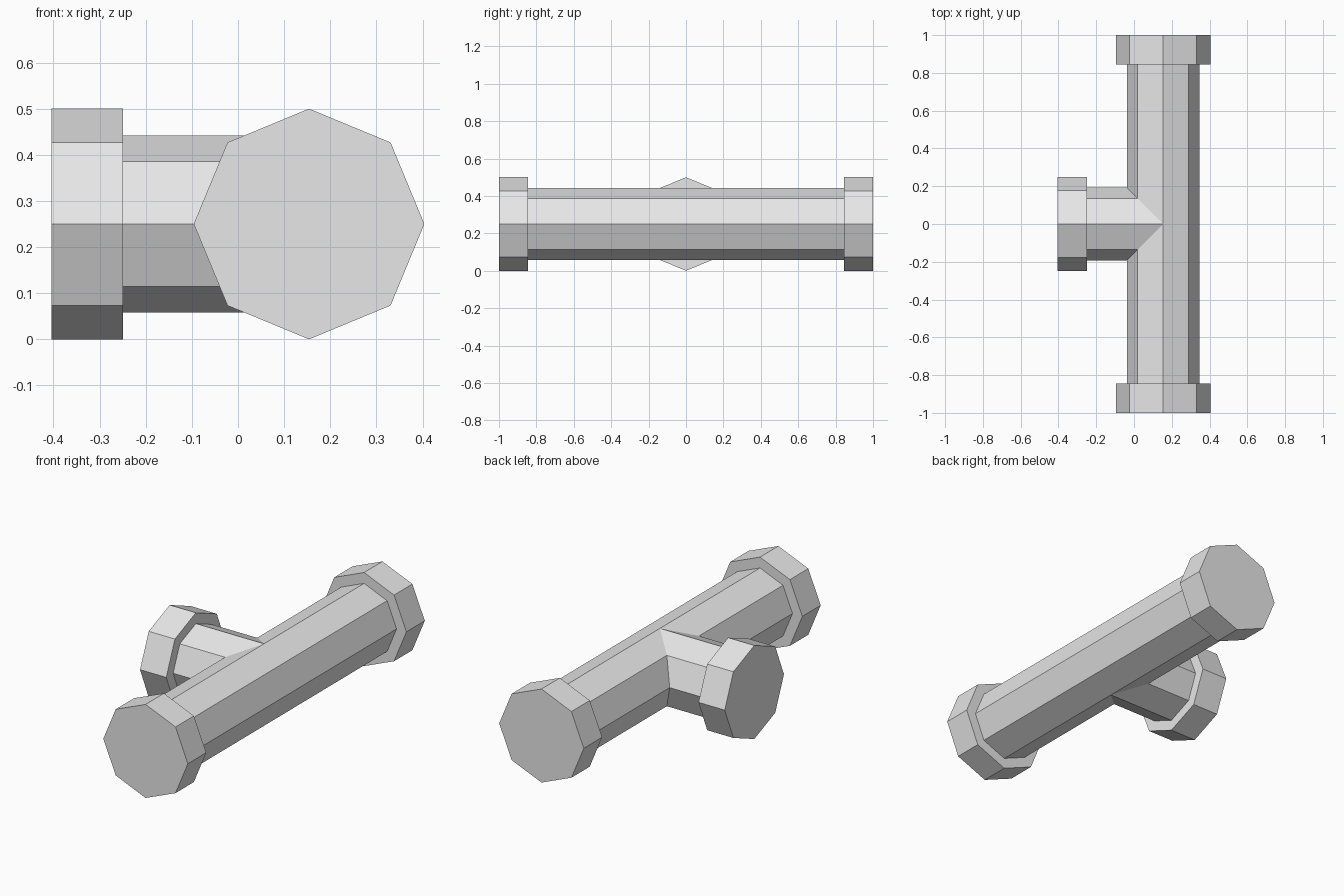
import bpy
import bmesh
from math import cos, sin, tau

if "Cube" in bpy.data.objects:
    bpy.data.objects.remove(bpy.data.objects["Cube"], do_unlink=True)

SIDES = 8
PIPE_R, CAP_R = 0.192, 0.25
CX, CZ = 0.154, 0.25        # axis of the long pipe
CAP_LEN = 0.155
RUN_END, BRANCH_END = 1.0, -0.404

grey = bpy.data.materials.new("plain grey")
grey.use_nodes = True
grey.diffuse_color = (0.8, 0.8, 0.8, 1)
grey.node_tree.nodes["Principled BSDF"].inputs["Base Color"].default_value = grey.diffuse_color


def tube(name, radius, start, end, capped=False):
    """Loft between two octagons; start and end map an offset (u, v) to a point."""
    bm = bmesh.new()
    offsets = [(radius * cos(tau * i / SIDES), radius * sin(tau * i / SIDES))
               for i in range(SIDES)]
    a = [bm.verts.new(start(u, v)) for u, v in offsets]
    b = [bm.verts.new(end(u, v)) for u, v in offsets]
    for i in range(SIDES):
        j = (i + 1) % SIDES
        bm.faces.new((a[i], a[j], b[j], b[i]))
    if capped:
        bm.faces.new(a)
        bm.faces.new(b)
    bmesh.ops.recalc_face_normals(bm, faces=bm.faces)
    # Open tubes need their outward direction checked against the axis
    face = bm.faces[0]
    axis = sum((v.co for v in a + b), a[0].co * 0) / (2 * SIDES)
    outward = face.calc_center_median() - axis
    if face.normal.dot(outward) < 0:
        bmesh.ops.reverse_faces(bm, faces=bm.faces)
    mesh = bpy.data.meshes.new(name)
    bm.to_mesh(mesh)
    bm.free()
    mesh.materials.append(grey)
    obj = bpy.data.objects.new(name, mesh)
    bpy.context.collection.objects.link(obj)
    return obj


def on_run(y):
    return lambda u, v: (CX + u, y, CZ + v)


def on_branch(x):
    return lambda u, v: (x, u, CZ + v)


# Long pipe in two halves, notched on the left where the branch joins
for label, s in (("front", -1), ("back", 1)):
    tube(label + "_pipe", PIPE_R, on_run(s * (RUN_END - CAP_LEN)),
         lambda u, v, s=s: (CX + u, s * max(0, -u), CZ + v))
    tube(label + "_end_cap", CAP_R, on_run(s * (RUN_END - CAP_LEN)),
         on_run(s * RUN_END), capped=True)

# Side branch, mitred onto the long pipe
tube("branch_pipe", PIPE_R, on_branch(BRANCH_END + CAP_LEN),
     lambda u, v: (CX - abs(u), u, CZ + v))
tube("branch_end_cap", CAP_R, on_branch(BRANCH_END),
     on_branch(BRANCH_END + CAP_LEN), capped=True)
